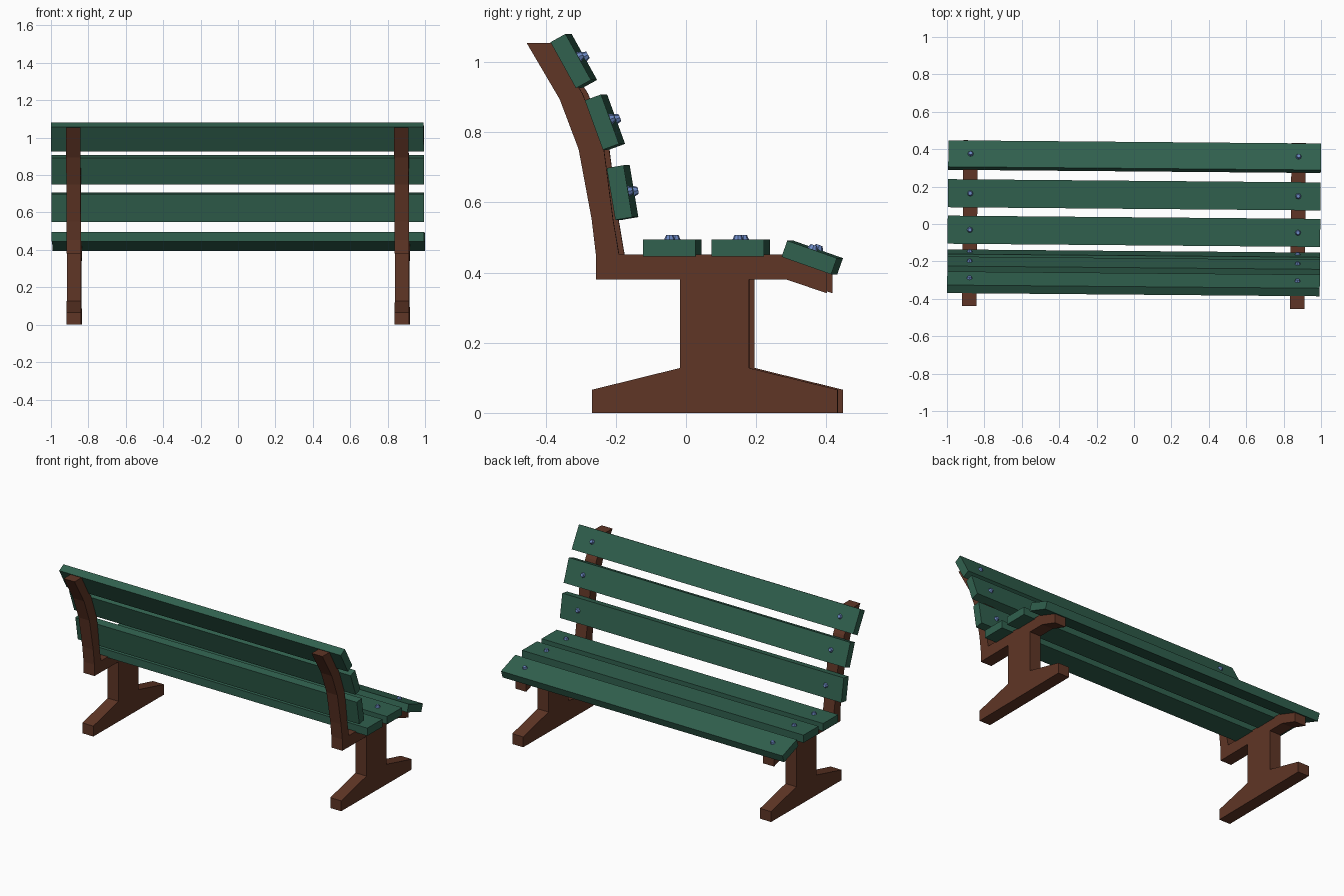
import bpy, bmesh, math
from mathutils import Matrix, Vector

if "Cube" in bpy.data.objects:
    bpy.data.objects.remove(bpy.data.objects["Cube"])

YAW = Matrix.Rotation(math.radians(-0.5), 4, 'Z')  # slight turn of the whole bench


def material(name, rgb):
    m = bpy.data.materials.new(name)
    m.diffuse_color = (*rgb, 1)
    m.use_nodes = True
    m.node_tree.nodes["Principled BSDF"].inputs["Base Color"].default_value = m.diffuse_color
    return m


GREEN = material("green paint", (0.030, 0.118, 0.076))
BROWN = material("brown frame", (0.115, 0.036, 0.019))
BLUE = material("blue steel", (0.15, 0.25, 0.55))


def finish(name, bm, mat, matrix):
    bmesh.ops.recalc_face_normals(bm, faces=bm.faces)
    mesh = bpy.data.meshes.new(name)
    bm.to_mesh(mesh)
    bm.free()
    mesh.transform(YAW @ matrix)
    mesh.materials.append(mat)
    ob = bpy.data.objects.new(name, mesh)
    bpy.context.collection.objects.link(ob)
    return ob


# Side frames: foot, pedestal, seat arm and curved back post in one profile (y, z)
PROFILE = [(-0.26, 0), (0.44, 0), (0.44, 0.066), (0.188, 0.128), (0.188, 0.38),
           (0.295, 0.38), (0.41, 0.341), (0.41, 0.408), (0.285, 0.452), (-0.183, 0.452),
           (-0.20, 0.552), (-0.226, 0.751), (-0.287, 0.91), (-0.377, 1.054),
           (-0.446, 1.054), (-0.352, 0.894), (-0.298, 0.751), (-0.261, 0.552),
           (-0.249, 0.452), (-0.249, 0.38), (-0.009, 0.38), (-0.009, 0.128), (-0.26, 0.066)]
FRAME_X, FRAME_T = 0.877, 0.077


def frame(name, x):
    bm = bmesh.new()
    f = bm.faces.new([bm.verts.new((x - FRAME_T / 2, y, z)) for y, z in PROFILE])
    r = bmesh.ops.extrude_face_region(bm, geom=[f])
    verts = [v for v in r["geom"] if isinstance(v, bmesh.types.BMVert)]
    bmesh.ops.translate(bm, verts=verts, vec=(FRAME_T, 0, 0))
    finish(name, bm, BROWN, Matrix())


frame("left_frame", -FRAME_X)
frame("right_frame", FRAME_X)

# Slats: centre y, centre z, tilt of the sitting face from upward towards the front
LENGTH, WIDTH, THICK = 1.992, 0.15, 0.049
SLATS = {
    "back_slat_top": (-0.320, 1.003, 61),
    "back_slat_middle": (-0.231, 0.829, 70),
    "back_slat_low": (-0.181, 0.628, 80.5),
    "seat_slat_rear": (-0.039, 0.470, 0),
    "seat_slat_middle": (0.156, 0.470, 0),
    "seat_slat_front": (0.360, 0.443, 19.5),
}
for name, (y, z, tilt) in SLATS.items():
    place = Matrix.Translation((0, y, z)) @ Matrix.Rotation(math.radians(-tilt), 4, 'X')
    bm = bmesh.new()
    bmesh.ops.create_cube(bm, size=1)
    bmesh.ops.scale(bm, vec=(LENGTH, WIDTH, THICK), verts=bm.verts)
    finish(name, bm, GREEN, place)
    # Bolt heads over both frames
    for side, sx in (("left", -1), ("right", 1)):
        bm = bmesh.new()
        bmesh.ops.create_cone(bm, cap_ends=True, segments=8, radius1=0.016,
                              radius2=0.010, depth=0.014)
        off = Matrix.Translation((sx * FRAME_X, 0, THICK / 2 + 0.006))
        finish(f"{name}_{side}_bolt", bm, BLUE, place @ off)
